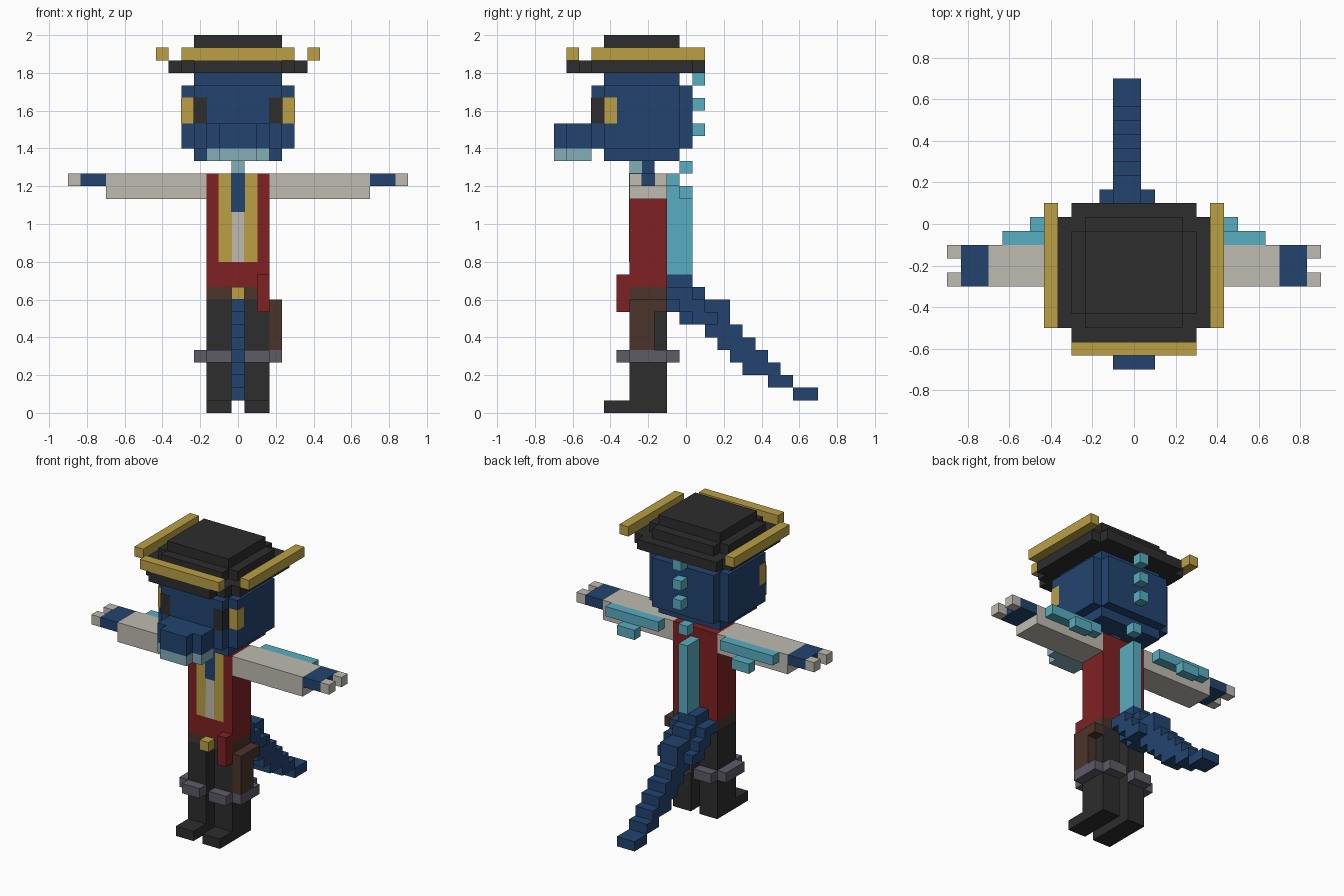
import bpy
import bmesh
from mathutils import Matrix, Vector

default_cube = bpy.data.objects.get("Cube")
if default_cube:
    bpy.data.objects.remove(default_cube, do_unlink=True)

UNIT = 1 / 15  # edge of one block


def to_linear(value):
    return value / 12.92 if value <= 0.04045 else ((value + 0.055) / 1.055) ** 2.4


def make_material(name, hex_code):
    channels = [c / 255 for c in bytes.fromhex(hex_code)]
    colour = (*[to_linear(c) for c in channels], 1)
    material = bpy.data.materials.new(name)
    material.use_nodes = True
    material.diffuse_color = colour
    shader = material.node_tree.nodes["Principled BSDF"]
    shader.inputs["Base Color"].default_value = colour
    shader.inputs["Roughness"].default_value = 0.9
    return material


black = make_material("charcoal black", "2d2d2d")
gold = make_material("dull gold", "bba045")
blue = make_material("deep blue", "22446f")
pale = make_material("pale blue", "84adb9")
teal = make_material("teal", "59aec1")
red = make_material("dark red", "802123")
bone = make_material("bone grey", "bfbbb1")
brown = make_material("leather brown", "4a342b")
steel = make_material("steel grey", "5f5b67")


def part(name, material, *boxes, mirror=False, grow=0.0):
    """Object made of boxes; each box is an inclusive range of blocks in x, y, z."""
    bm = bmesh.new()
    for box in boxes:
        low = Vector([r[0] for r in box])
        high = Vector([r[-1] for r in box])
        size = (high - low + Vector((1, 1, 1))) * UNIT + Vector((grow, grow, grow)) * 2
        centre = (low + high) / 2 * UNIT
        centre.z += UNIT / 2
        for side in (1, -1) if mirror else (1,):
            place = Matrix.Translation((centre.x * side, centre.y, centre.z))
            bmesh.ops.create_cube(bm, size=1, matrix=place @ Matrix.Diagonal((*size, 1)))
    mesh = bpy.data.meshes.new(name)
    bm.to_mesh(mesh)
    bm.free()
    mesh.materials.append(material)
    obj = bpy.data.objects.new(name, mesh)
    bpy.context.scene.collection.objects.link(obj)
    return obj


body_depth = (-4, -2)
middle = (0,)

# Legs, boots and knee bands
part("legs", black, ((1, 2), body_depth, (0, 8)), mirror=True)
part("boot_toes", black, ((1, 2), (-6, -5), (0,)), mirror=True)
part("knee_bands", steel,
     ((1, 2), (-5,), (4,)),
     ((1, 2), (-1,), (4,)),
     ((3,), body_depth, (4,)), mirror=True)

# Belt, buckle, sash and holster
part("belt", brown, ((-2, 2), body_depth, (9,)))
part("buckle", gold, (middle, (-5,), (9,)))
part("sash_end", red, ((2,), (-5,), (8, 10)))
part("holster", brown,
     ((3,), (-4, -3), (5, 7)),
     ((3,), body_depth, (8,)))

# Coat with shirt front, trim and neck cloth
part("coat", red, ((-2, 2), body_depth, (10, 18)))
part("coat_trim", gold, ((1,), (-4,), (12, 18)), mirror=True, grow=0.002)
part("shirt_front", bone, (middle, (-4,), (12, 15)), grow=0.002)
part("neck_cloth", blue, (middle, (-4, -3), (16, 18)), grow=0.003)
part("neck", blue, (middle, (-3,), (19,)))
part("throat", pale, (middle, (-4,), (19,)))

# Arms, hands, claws and arm fins
part("sleeves", bone, ((3, 10), body_depth, (17, 18)), mirror=True)
part("hands", blue, ((11, 12), body_depth, (18,)), mirror=True)
part("claws", bone,
     ((13,), (-4,), (18,)),
     ((13,), (-2,), (18,)), mirror=True)
part("arm_fins", teal,
     ((4, 9), (-1,), (18,)),
     ((6, 7), (0,), (17,)), mirror=True)

# Back fin and the spikes above it
part("back_fin", teal, (middle, (-1, 0), (11, 17)))
part("neck_spike", teal, (middle, (0,), (19,)))
part("head_spikes", teal, *[(middle, (1,), (z,)) for z in (22, 24, 26)])

# Head: a core with a raised panel on each side
head_depth = (-6, -1)
panel_height = (21, 25)
part("head", blue,
     ((-3, 3), head_depth, (20, 26)),
     ((-4, 4), head_depth, panel_height),
     ((-3, 3), (-7, 0), panel_height))
part("snout", blue,
     ((-2, 2), (-9, -8), (21, 22)),
     ((-1, 1), (-10,), (21, 22)))
part("lower_jaw", pale,
     ((-2, 2), (-9, -8), (20,)),
     ((-1, 1), (-10,), (20,)))
eye_height = (23, 24)
part("pupils", black, ((3,), (-7,), eye_height), mirror=True, grow=0.002)
part("irises", gold, ((4,), (-6,), eye_height), mirror=True, grow=0.002)

# Hat: stepped brim and crown with gold edging
part("hat_brim", black,
     ((-5, 5), (-7, 0), (27,)),
     ((-4, 4), (-8, 1), (27,)),
     ((-3, 3), (-9,), (27,)))
part("hat_crown", black,
     ((-4, 4), head_depth, (28,)),
     ((-3, 3), (-7, 0), (28,)),
     ((-3, 3), head_depth, (29,)))
part("hat_front_edging", gold, ((-4, 4), (-9,), (28,)))
part("hat_side_edging", gold, ((6,), (-7, 1), (28,)), mirror=True)

# Tail: slices stepping down towards the tip, with a wider root
tail_bottoms = (8, 7, 7, 6, 5, 4, 3, 3, 2, 2, 1, 1)
tail_tops = (10, 10, 9, 8, 8, 6, 5, 4, 3, 2, 1, 1)
slices = [((-1, 0), (y,), span)
          for y, span in enumerate(zip(tail_bottoms, tail_tops), start=-1)]
part("tail", blue, *slices)
part("tail_root", blue,
     ((-2, 1), (-1, 0), (9,)),
     ((-2, 1), (0, 1), (8,)),
     ((-2, 1), (1, 2), (7,)))
